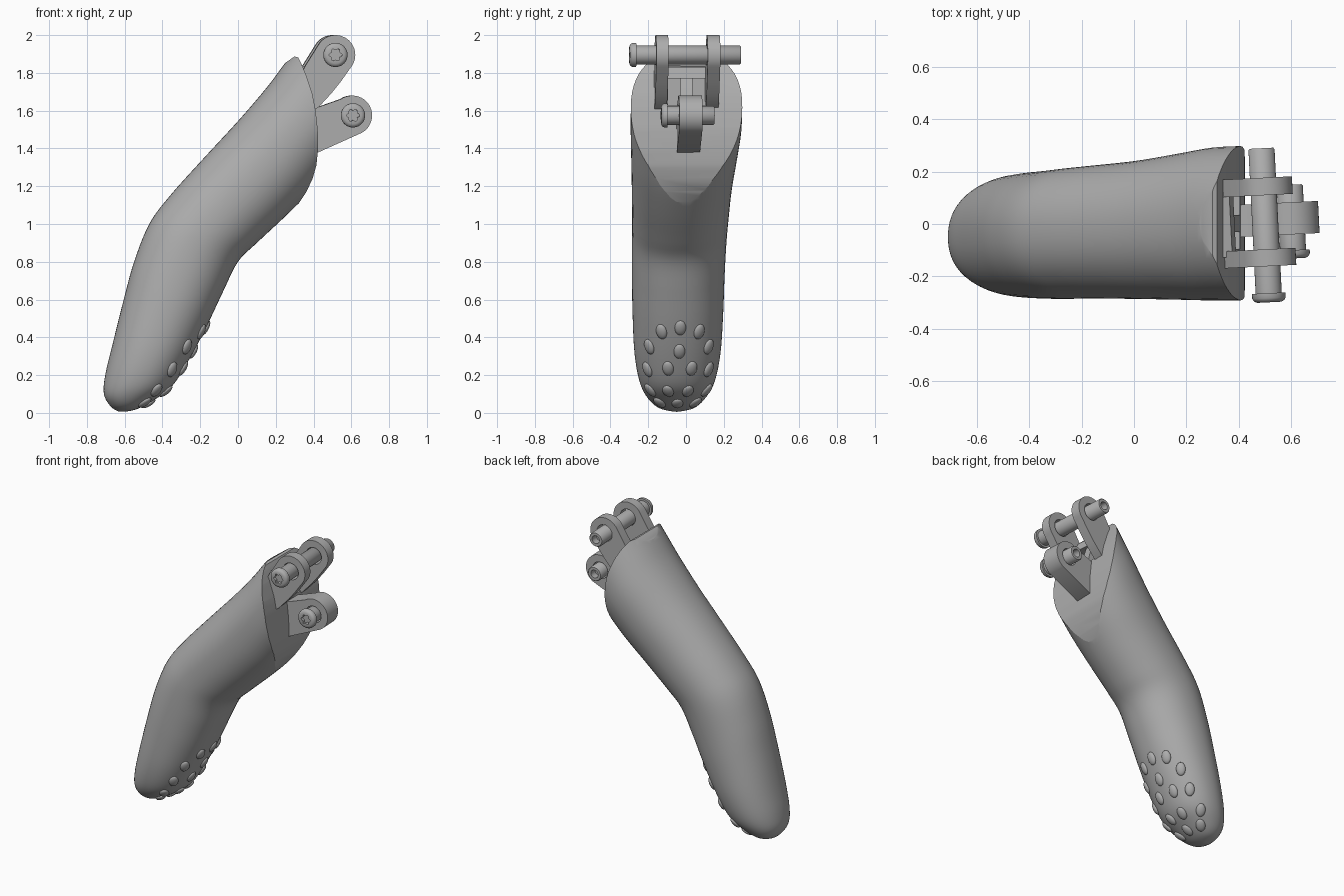
import bpy, bmesh, math
from mathutils import Vector, Matrix
from mathutils.bvhtree import BVHTree

if "Cube" in bpy.data.objects:
    bpy.data.objects.remove(bpy.data.objects["Cube"])

grey = bpy.data.materials.new("matte_grey")
grey.use_nodes = True
COLOR = (0.42, 0.42, 0.42, 1)
grey.diffuse_color = COLOR
grey.node_tree.nodes["Principled BSDF"].inputs["Base Color"].default_value = COLOR

# The hinge hardware sits slightly twisted about the vertical
TWIST = (Matrix.Translation((0.5, 0, 0)) @ Matrix.Rotation(0.05, 4, "Z")
         @ Matrix.Translation((-0.5, 0, 0)))


def finish(bm, name, angle=35, twist=False):
    bmesh.ops.recalc_face_normals(bm, faces=bm.faces)
    if twist:
        bm.transform(TWIST)
    mesh = bpy.data.meshes.new(name)
    bm.to_mesh(mesh)
    bm.free()
    mesh.materials.append(grey)
    obj = bpy.data.objects.new(name, mesh)
    bpy.context.collection.objects.link(obj)
    smooth(obj, angle)
    return obj


def select(obj):
    bpy.ops.object.select_all(action="DESELECT")
    obj.select_set(True)
    bpy.context.view_layer.objects.active = obj


def smooth(obj, angle):
    select(obj)
    bpy.ops.object.shade_smooth_by_angle(angle=math.radians(angle))


def skin(bm, rings):
    """Bridge closed rings of equal length and cap both ends."""
    loops = [[bm.verts.new(p) for p in ring] for ring in rings]
    n = len(loops[0])
    for a, b in zip(loops, loops[1:]):
        for i in range(n):
            j = (i + 1) % n
            bm.faces.new((a[i], a[j], b[j], b[i]))
    bm.faces.new(loops[0])
    bm.faces.new(loops[-1])


def prism(bm, outline, y0, y1):
    skin(bm, [[(x, y, z) for x, z in outline] for y in (y0, y1)])


def arc(cx, cz, r, start, end, n=24):
    angles = [math.radians(start + (end - start) * i / n) for i in range(n + 1)]
    return [(cx + r * math.cos(a), cz + r * math.sin(a)) for a in angles]


def cut(obj, cutter, operation):
    mod = obj.modifiers.new("cut", "BOOLEAN")
    mod.object, mod.operation, mod.solver = cutter, operation, "EXACT"
    select(obj)
    bpy.ops.object.modifier_apply(modifier=mod.name)
    bpy.data.objects.remove(cutter)


# Finger body: back x, z; underside x, z; centre y; half width
stations = [
    (-.635, .008, -.60, .006, -.05, .015),
    (-.675, .035, -.535, .02, -.05, .095),
    (-.71, .10, -.45, .065, -.05, .155),
    (-.703, .20, -.35, .14, -.047, .20),
    (-.665, .36, -.26, .28, -.045, .228),
    (-.605, .60, -.165, .46, -.043, .24),
    (-.55, .80, -.08, .64, -.041, .245),
    (-.47, 1.0, 0, .80, -.036, .25),
    (-.36, 1.15, .10, .90, -.03, .255),
    (-.18, 1.35, .25, 1.04, -.022, .265),
    (0, 1.545, .38, 1.17, -.01, .28),
    (.15, 1.72, .48, 1.29, 0, .293),
    (.24, 1.84, .58, 1.40, .003, .295),
    (.33, 1.96, .68, 1.52, .005, .295),
]


def spline(a, b, c, d, t):
    return [q + .5 * t * (r - p + t * (2 * p - 5 * q + 4 * r - s + t * (3 * (q - r) + s - p)))
            for p, q, r, s in zip(a, b, c, d)]


def section(bx, bz, ux, uz, cy, w, n=56):
    ring = []
    for i in range(n):
        a = math.tau * i / n
        c, s = math.cos(a), math.sin(a)
        c = math.copysign(abs(c) ** .93, c)
        s = math.copysign(abs(s) ** .93, s)
        ring.append(((bx + ux) / 2 + c * (ux - bx) / 2, cy + s * w,
                     (bz + uz) / 2 + c * (uz - bz) / 2))
    return ring


padded = [stations[0]] + stations + [stations[-1]]
rings = [section(*spline(*padded[i:i + 4], k / 5))
         for i in range(len(stations) - 1) for k in range(5)]
rings.append(section(*stations[-1]))
bm = bmesh.new()
skin(bm, rings)
body = finish(bm, "finger_body")

# Curved knuckle end with a chamfered top
bm = bmesh.new()
prism(bm, [(-1, -.2), (.2, -.2), (.25, 1), (.362, 1.17), (.395, 1.24), (.415, 1.31),
           (.424, 1.40), (.422, 1.5), (.411, 1.6), (.393, 1.69), (.36, 1.79),
           (.335, 1.85), (.318, 1.882), (.30, 1.887), (.23, 1.84), (-1, 1.84)], -.6, .6)
cut(body, finish(bm, "end_cutter"), "INTERSECT")

# Two pockets between the lugs, leaving a central rib
for y0, y1 in ((-.095, -.03), (.035, .105)):
    bm = bmesh.new()
    prism(bm, [(.32, 1.63), (.5, 1.63), (.5, 1.77), (.32, 1.77)], y0, y1)
    cut(body, finish(bm, "pocket_cutter"), "DIFFERENCE")
smooth(body, 30)

# Raised grip pads on the underside of the tip: y, z
bm = bmesh.new()
bm.from_mesh(body.data)
surface = BVHTree.FromBMesh(bm)
bm.free()
pads = [(-.13, .43), (-.03, .45), (.07, .43), (-.195, .35), (.12, .35), (-.035, .325),
        (-.205, .23), (.12, .23), (-.095, .235), (.03, .235), (-.19, .12), (.11, .12),
        (-.095, .115), (.01, .115), (-.14, .055), (.05, .055), (-.045, .05)]
bm = bmesh.new()
for y, z in pads:
    hit, normal, _, _ = surface.ray_cast(Vector((1, y, z)), Vector((-1, 0, 0)))
    if hit:
        side = Vector((0, 0, 1)).cross(normal).normalized()
        frame = Matrix((side, normal.cross(side), normal)).transposed().to_4x4()
        bmesh.ops.create_uvsphere(
            bm, u_segments=20, v_segments=10, radius=1,
            matrix=Matrix.Translation(hit) @ frame @ Matrix.Diagonal((.03, .043, .016, 1)))
finish(bm, "grip_pads", 60)


# Lugs: plates with a round eye
def lug(name, outline, eye, y0, y1):
    bm = bmesh.new()
    prism(bm, outline, y0, y1)
    obj = finish(bm, name)
    bm = bmesh.new()
    prism(bm, arc(*eye, .057, 0, 350, 35), y0 - .1, y1 + .1)
    cut(obj, finish(bm, "eye_cutter"), "DIFFERENCE")
    obj.data.transform(TWIST)
    smooth(obj, 30)


upper, lower = (.508, 1.895), (.603, 1.575)
upper_outline = arc(*upper, .105, 150, -40) + [
    (.535, 1.752), (.485, 1.69), (.42, 1.62), (.36, 1.58), (.31, 1.76), (.35, 1.84)]
lower_outline = arc(*lower, .105, 125, -62) + [
    (.42, 1.378), (.34, 1.37), (.34, 1.6), (.42, 1.618)]
lug("right_upper_lug", upper_outline, upper, -.162, -.097)
lug("left_upper_lug", upper_outline, upper, .11, .177)
lug("lower_lug", lower_outline, lower, -.045, .078)

# Bridge joining the two upper lugs
bm = bmesh.new()
prism(bm, [(.32, 1.77), (.385, 1.77), (.37, 1.83), (.33, 1.84)], -.12, .13)
finish(bm, "lug_bridge", twist=True)


# Hinge pins: turned, with a six-lobed socket in the head and a hollow end
def pin(name, cx, cz, y0, y1, head):
    profile = [(.002, y0 + .02, 0), (.03, y0 + .02, .16), (.03, y0, .16), (.046, y0, 0),
               (.058, y0 + .006, 0), (.064, y0 + .016, 0), (.064, y0 + head, 0),
               (.05, y0 + head, 0), (.05, y1 - .006, 0), (.045, y1, 0),
               (.027, y1, 0), (.027, y1 - .05, 0), (.002, y1 - .05, 0)]
    bm = bmesh.new()
    rings = []
    for r, y, lobe in profile:
        ring = []
        for i in range(48):
            a = math.tau * i / 48
            rr = r * (1 + lobe * math.cos(6 * a))
            ring.append((cx + rr * math.cos(a), y, cz + rr * math.sin(a)))
        rings.append(ring)
    skin(bm, rings)
    finish(bm, name, 40, twist=True)


pin("upper_pin", .502, 1.895, -.30, .29, .035)
pin("lower_pin", .603, 1.575, -.137, .145, .032)
